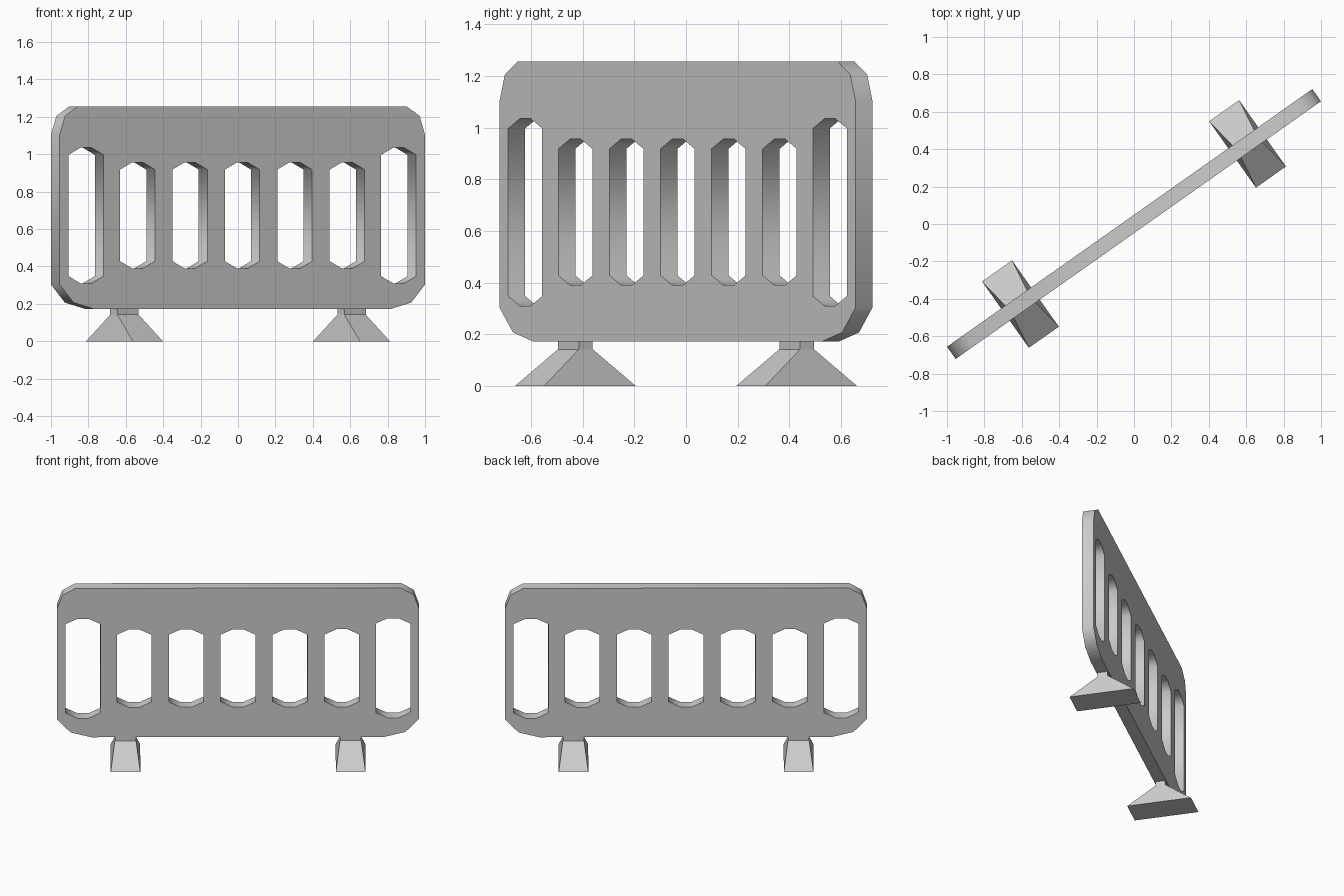
import bpy, bmesh
from math import radians
from mathutils import Matrix

if "Cube" in bpy.data.objects:
    bpy.data.objects.remove(bpy.data.objects["Cube"])

TURN = Matrix.Rotation(radians(35.2), 4, 'Z')


def slot(u, z0, z1):
    """Eight-sided upright slot outline centred on u."""
    w, f, c = 0.114, 0.036, 0.038
    return [(u - w, z0 + c), (u - f, z0), (u + f, z0), (u + w, z0 + c),
            (u + w, z1 - c), (u + f, z1), (u - f, z1), (u - w, z1 - c)]


# Barrier panel: chamfered outline with seven slots
half = [(0.968, 0.172), (1.105, 0.207), (1.195, 0.303),
        (1.195, 1.105), (1.16, 1.205), (1.075, 1.256)]
outline = half + [(-u, z) for u, z in reversed(half)]
loops = [outline]
loops += [slot(u, 0.39, 0.956) for u in (-0.686, -0.343, 0, 0.343, 0.686)]
loops += [slot(u, 0.31, 1.035) for u in (-1.023, 1.023)]

curve = bpy.data.curves.new("barrier_panel", 'CURVE')
curve.dimensions = '2D'
curve.fill_mode = 'BOTH'
curve.extrude = 0.04
for pts in loops:
    s = curve.splines.new('POLY')
    s.points.add(len(pts) - 1)
    for p, (u, z) in zip(s.points, pts):
        p.co = (u, z, 0, 1)
    s.use_cyclic_u = True
panel = bpy.data.objects.new("barrier_panel", curve)
bpy.context.collection.objects.link(panel)
panel.matrix_world = TURN @ Matrix.Rotation(radians(90), 4, 'X')
bpy.context.view_layer.objects.active = panel
panel.select_set(True)
bpy.ops.object.convert(target='MESH')


def foot(name, u):
    """Wedge foot with a short neck, made of stacked rectangles."""
    bm = bmesh.new()
    rings = []
    for a, b, z in ((0.098, 0.217, 0), (0.07, 0.033, 0.142), (0.07, 0.033, 0.174)):
        rings.append([bm.verts.new((u + x * a, y * b, z))
                      for x, y in ((-1, -1), (1, -1), (1, 1), (-1, 1))])
    for lo, hi in zip(rings, rings[1:]):
        for i in range(4):
            j = (i + 1) % 4
            bm.faces.new((lo[i], lo[j], hi[j], hi[i]))
    bm.faces.new(rings[0][::-1])
    bm.faces.new(rings[-1])
    me = bpy.data.meshes.new(name)
    bm.to_mesh(me)
    bm.free()
    ob = bpy.data.objects.new(name, me)
    ob.matrix_world = TURN
    bpy.context.collection.objects.link(ob)


# Two feet
foot("left_foot", -0.743)
foot("right_foot", 0.743)
